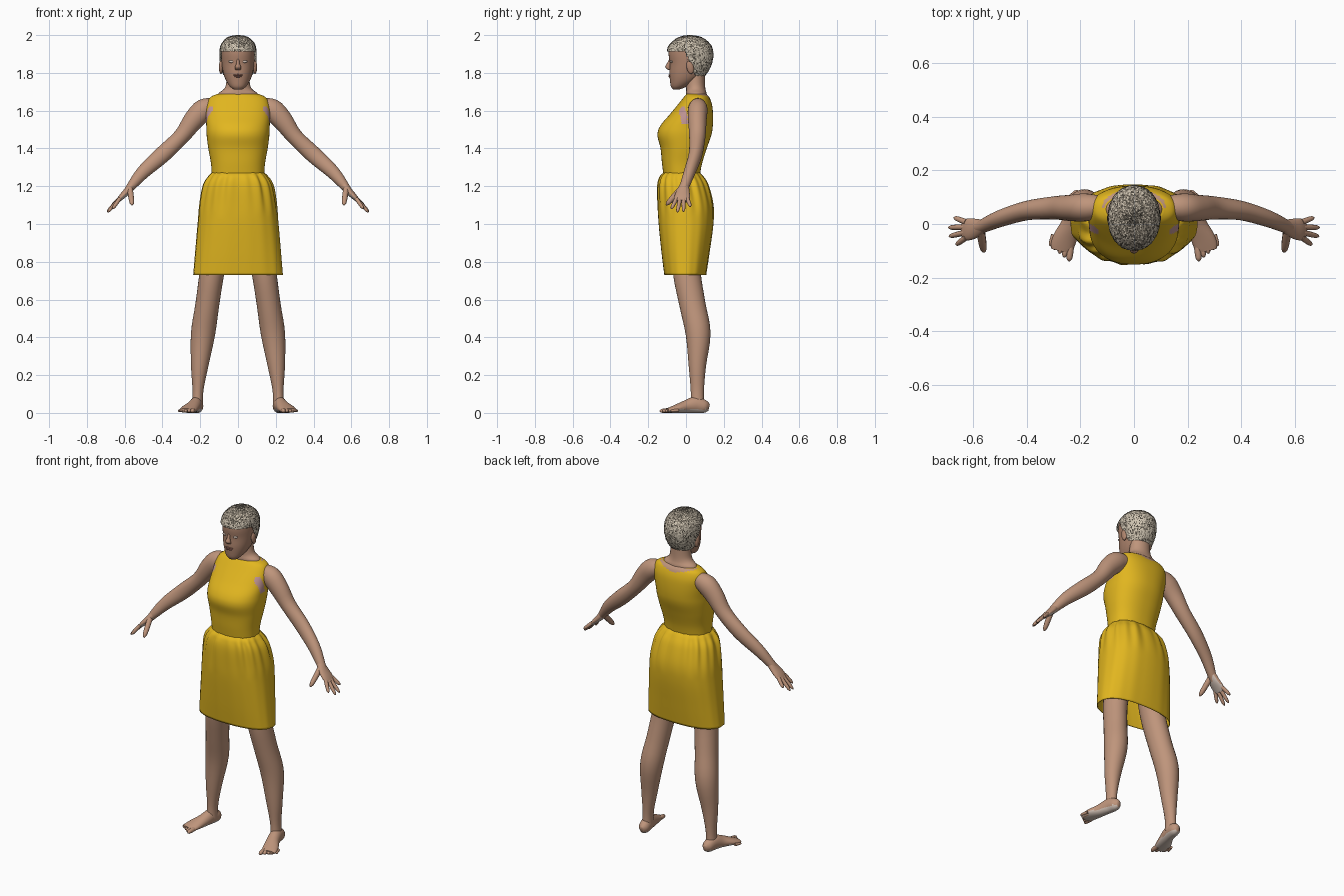
import bpy
import bmesh
import math
import random
from mathutils import Vector, Matrix

random.seed(4)
if "Cube" in bpy.data.objects:
    bpy.data.objects.remove(bpy.data.objects["Cube"], do_unlink=True)

X, Y, Z = Vector((1, 0, 0)), Vector((0, 1, 0)), Vector((0, 0, 1))


def material(name, color):
    mat = bpy.data.materials.new(name)
    mat.use_nodes = True
    mat.diffuse_color = (*color, 1)
    bsdf = next(n for n in mat.node_tree.nodes if n.type == "BSDF_PRINCIPLED")
    bsdf.inputs["Base Color"].default_value = (*color, 1)
    bsdf.inputs["Roughness"].default_value = 0.7
    return mat


SKIN = material("skin", (0.52, 0.3, 0.2))
FACE = material("face skin", (0.43, 0.235, 0.155))
PALE = material("pale skin", (0.64, 0.53, 0.46))
LIPS = material("lips", (0.3, 0.13, 0.1))
DRESS = material("yellow cloth", (0.76, 0.47, 0.014))
LINING = material("pink lining", (0.55, 0.31, 0.31))
HAIR = [material("light grey hair", (0.62, 0.55, 0.44)),
        material("mid grey hair", (0.27, 0.23, 0.18)),
        material("dark hair", (0.075, 0.065, 0.05))]


def finish(name, bm, mats, mirror=False, rule=None):
    """Turn a bmesh into a smooth object, coloured by an optional face rule."""
    bmesh.ops.recalc_face_normals(bm, faces=bm.faces)
    if rule:
        for f in bm.faces:
            f.material_index = rule(f.calc_center_median(), f.normal)
    mesh = bpy.data.meshes.new(name)
    bm.to_mesh(mesh)
    bm.free()
    for mat in mats:
        mesh.materials.append(mat)
    obj = bpy.data.objects.new(name, mesh)
    bpy.context.collection.objects.link(obj)
    bpy.ops.object.select_all(action="DESELECT")
    obj.select_set(True)
    bpy.context.view_layer.objects.active = obj
    bpy.ops.object.shade_smooth_by_angle(angle=math.radians(55))
    if mirror:
        obj.modifiers.new("mirror", "MIRROR").use_mirror_merge = False
    return obj


def spline(keys, steps):
    """Pass a smooth curve through the key stations."""
    keys = [Vector(k) for k in keys]
    out = []
    for i in range(len(keys) - 1):
        a, b, c, d = (keys[max(0, min(len(keys) - 1, i + k))] for k in (-1, 0, 1, 2))
        for s in range(steps):
            t = s / steps
            out.append(b + (c - a) * (t / 2) + (a * 2 - b * 5 + c * 4 - d) * (t * t / 2)
                       + (b * 3 - a - c * 3 + d) * (t ** 3 / 2))
    return out + [keys[-1]]


def loft(keys, ref=X, flat=False, segs=24, steps=4, power=2, caps=True, ripple=None, floor=None):
    """Skin rings along stations (x, y, z, half width along ref, half depth)."""
    bm = bmesh.new()
    st = spline(keys, steps)
    rings = []
    for i, s in enumerate(st):
        p = Vector(s[:3])
        ahead, behind = st[min(i + 1, len(st) - 1)], st[max(i - 1, 0)]
        tan = Z if flat else (Vector(ahead[:3]) - Vector(behind[:3])).normalized()
        u = (ref - tan * ref.dot(tan)).normalized()
        v = tan.cross(u)
        ring = []
        for k in range(segs):
            a = math.tau * k / segs
            c, n = (math.copysign(abs(w) ** (2 / power), w) for w in (math.cos(a), math.sin(a)))
            r = ripple(a, p.z) if ripple else 1
            co = p + (u * (c * s[3]) + v * (n * s[4])) * r
            if floor is not None:
                co.z = max(co.z, floor)
            ring.append(bm.verts.new(co))
        rings.append(ring)
    for lo, hi in zip(rings, rings[1:]):
        for k in range(segs):
            m = (k + 1) % segs
            bm.faces.new((lo[k], lo[m], hi[m], hi[k]))
    if caps:
        bm.faces.new(rings[0])
        bm.faces.new(rings[-1])
    return bm


def body(rows):
    """Stations from (height, front, back, half width)."""
    return [(0, (f + b) / 2, z, w, (b - f) / 2) for z, f, b, w in rows]


def blob(name, loc, size, mat, mirror=False, tilt=0):
    bm = bmesh.new()
    place = Matrix.Translation(loc) @ Matrix.Rotation(tilt, 4, "X") @ Matrix.Diagonal((*size, 1))
    bmesh.ops.create_uvsphere(bm, u_segments=20, v_segments=12, radius=1, matrix=place)
    return finish(name, bm, [mat], mirror)


def digit(name, base, tip, r):
    """Tapered finger or toe with a rounded end."""
    a, b = Vector(base), Vector(tip)
    keys = [(*a.lerp(b, t), r * k, r * k) for t, k in ((0, 1), (.5, .95), (.85, .75), (1, .2))]
    ref = X if abs(b.y - a.y) > abs(b.z - a.z) else Y
    finish(name, loft(keys, ref, segs=10, steps=3, floor=0), [SKIN], True)


# Dress: fitted bodice and gathered open skirt
bodice = body([(1.25, -.118, .072, .138), (1.32, -.127, .085, .143), (1.4, -.135, .11, .157),
               (1.47, -.151, .134, .166), (1.52, -.136, .142, .168), (1.58, -.086, .143, .17),
               (1.63, -.045, .138, .167), (1.67, -.013, .124, .148), (1.688, .002, .108, .11)])


def bodice_colour(c, n):
    """Bare nape above the back neckline, pink lining at the armholes."""
    if c.y > .06 and c.z > 1.655 + .25 * abs(c.x):
        return 1
    slant = c.y + .02 + .25 * (c.z - 1.6)
    return 2 if abs(c.x) > .13 and abs(slant) < .02 and 1.53 < c.z < 1.62 else 0


finish("dress_bodice", loft(bodice, flat=True, segs=96, steps=6, power=2.3),
       [DRESS, SKIN, LINING], rule=bodice_colour)


def gathers(a, z):
    fade = max(0, 1 - abs(z - 1.235) / (.06 if z > 1.235 else .2)) + .12
    return 1 + .026 * fade * (math.sin(17 * a) + .7 * math.sin(11 * a + 1))


skirt = body([(1.272, -.118, .073, .137), (1.25, -.138, .093, .157), (1.2, -.15, .12, .184),
              (1.1, -.15, .145, .204), (1, -.145, .145, .214), (.85, -.13, .125, .227),
              (.73, -.115, .107, .237)])
cloth = finish("dress_skirt", loft(skirt, flat=True, segs=144, steps=6, power=2.4,
                                   caps=False, ripple=gathers), [DRESS])
cloth.modifiers.new("thickness", "SOLIDIFY").thickness = .004

# Neck and head
neck = body([(1.67, .002, .112, .11), (1.693, 0, .109, .102), (1.715, .001, .103, .074),
             (1.75, 0, .1, .062), (1.83, .01, .1, .06)])
finish("neck", loft(neck, flat=True), [SKIN])

skull = [(1.712, -.068, -.035, .022), (1.728, -.08, .005, .043), (1.76, -.085, .06, .064),
         (1.8, -.088, .1, .078), (1.85, -.086, .124, .086), (1.9, -.092, .13, .088),
         (1.94, -.084, .12, .083), (1.973, -.05, .09, .061), (1.988, -.015, .055, .034),
         (1.992, .013, .021, .003)]
finish("head", loft(body(skull), flat=True, segs=40, power=2.1), [FACE])

# Face details
nose = [(0, -.08, 1.875, .007, .008), (0, -.091, 1.85, .009, .01),
        (0, -.096, 1.832, .016, .014), (0, -.09, 1.819, .015, .01), (0, -.085, 1.814, .006, .005)]
finish("nose", loft(nose, flat=True, segs=16), [FACE])
blob("eyelid", (.034, -.076, 1.86), (.016, .008, .007), PALE, True)
blob("upper_lip", (0, -.086, 1.789), (.025, .008, .004), LIPS)
blob("lower_lip", (0, -.086, 1.781), (.02, .008, .005), LIPS)
blob("ear", (.09, .022, 1.83), (.011, .019, .036), FACE, True, .2)

# Cropped hair: a shell over the skull, cut along the hairline and speckled
shell = body([(1.8 + (z - 1.8) * 1.035, f - .09 * w, b + .16 * w, w * 1.11) for z, f, b, w in skull])
bm = loft(shell, flat=True, segs=120, steps=9, power=2.1)


def below_hairline(face):
    c = face.calc_center_median()
    t = max(0, min(1, (c.y + .015) / .07))
    return c.z < 1.915 - .13 * t * t * (3 - 2 * t)


bmesh.ops.delete(bm, geom=[f for f in bm.faces if below_hairline(f)], context="FACES")
for v in bm.verts:
    v.co += Vector(random.uniform(-.0015, .0015) for _ in range(3))
finish("hair", bm, HAIR,
       rule=lambda c, n: random.choice((0, 1, 1, 2, 2) if n.z > .6 else (0, 0, 0, 1, 2)))

# Arms and hands
arm = [(.12, .065, 1.622, .04, .043), (.18, .062, 1.605, .052, .058), (.235, .06, 1.55, .049, .054),
       (.3, .06, 1.463, .043, .043), (.4, .05, 1.367, .036, .044), (.5, .02, 1.277, .031, .036),
       (.565, -.008, 1.2, .025, .024), (.59, -.016, 1.168, .02, .018)]
finish("arms", loft(arm, Y, segs=28), [SKIN], True)
palm = [(.56, -.008, 1.206, .024, .022), (.59, -.016, 1.17, .036, .019),
        (.617, -.02, 1.143, .041, .015), (.638, -.022, 1.12, .036, .01)]
inward = Vector((-.75, 0, -.65))
finish("palms", loft(palm, Y), [SKIN, PALE], True, lambda c, n: int(n.dot(inward) > .7))
tips = [(.672, .024, 1.092), (.693, -.013, 1.065), (.69, -.046, 1.062), (.664, -.078, 1.08)]
for i, tip in enumerate(tips):
    digit("finger_%d" % (i + 1), (.626, .007 - .019 * i, 1.135), tip, .011)
digit("thumb", (.572, -.028, 1.185), (.56, -.105, 1.1), .016)

# Legs, running up to the hips under the skirt
leg = [(.1, .005, 1.02, .075, .085), (.118, .002, .86, .07, .076), (.14, .006, .73, .065, .073),
       (.163, .035, .57, .063, .069), (.185, .064, .42, .064, .066), (.203, .06, .25, .046, .046),
       (.212, .06, .12, .029, .035), (.215, .06, .04, .03, .036)]
finish("legs", loft(leg, X, segs=28), [SKIN], True)

# Feet with pale soles
foot = [(.213, .122, .028, .012, .018), (.214, .1, .033, .03, .034), (.222, .05, .042, .034, .043),
        (.235, 0, .033, .037, .034), (.256, -.05, .022, .044, .023), (.269, -.085, .015, .043, .015),
        (.273, -.1, .013, .036, .011)]
finish("feet", loft(foot, X, floor=0), [SKIN, PALE], True, lambda c, n: int(n.z < -.4))
for i in range(5):
    digit("toe_%d" % (i + 1), (.237 + .016 * i, -.08 + .01 * i, .014),
          (.242 + .018 * i, -.139 + .014 * i, .01), .0135 - .0013 * i)
